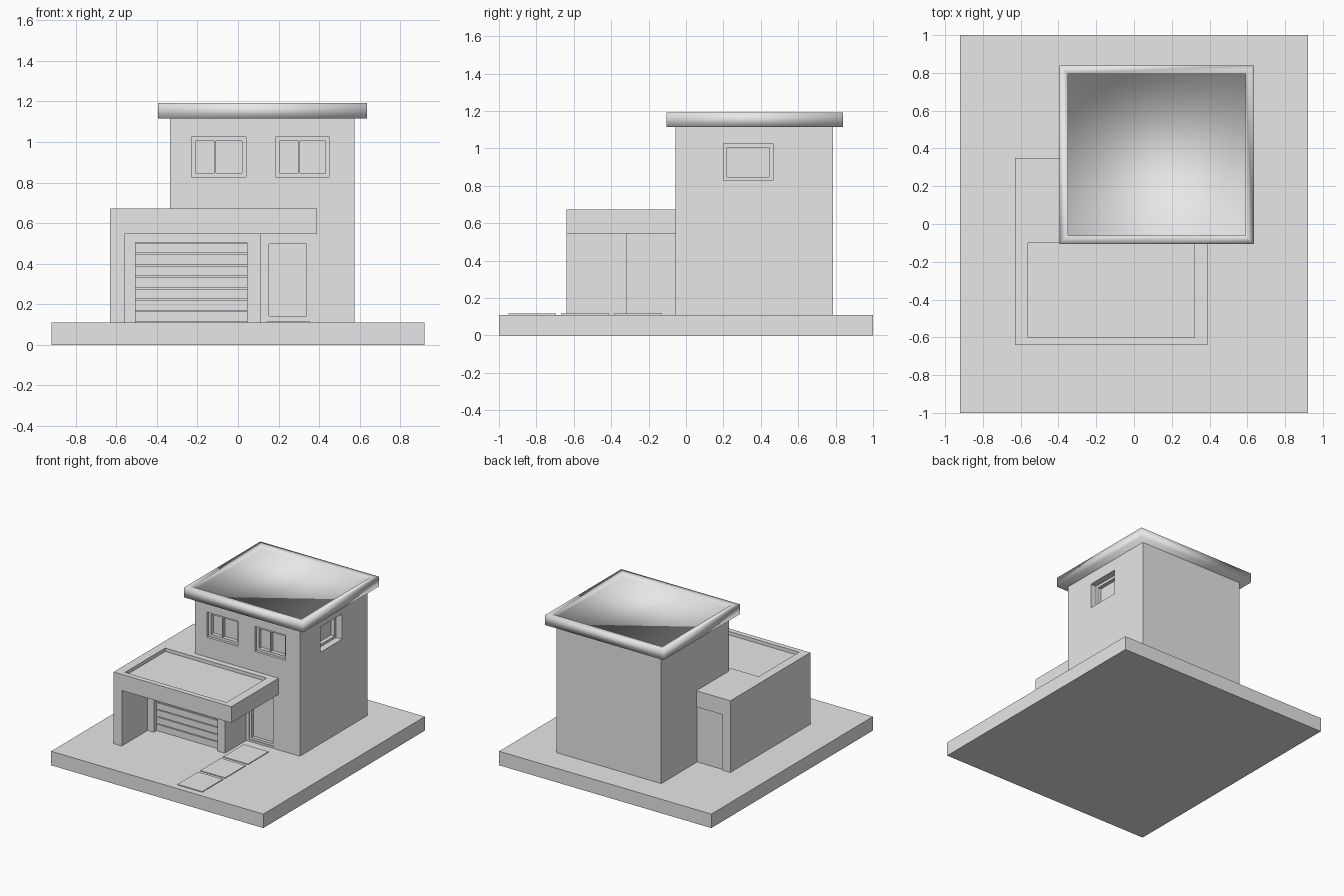
import bpy
import bmesh
from mathutils import Vector

old = bpy.data.objects.get("Cube")
if old:
    bpy.data.objects.remove(old, do_unlink=True)

grey = bpy.data.materials.new("plain_grey")
grey.use_nodes = True
grey.diffuse_color = (0.8, 0.8, 0.8, 1)
grey.node_tree.nodes["Principled BSDF"].inputs["Base Color"].default_value = grey.diffuse_color


def box(name, x, y, z, rim=0, depth=0):
    """Box from three (low, high) ranges, with an optional sunken top."""
    bm = bmesh.new()
    bmesh.ops.create_cube(bm, size=1)
    for v in bm.verts:
        v.co = Vector([(r[0] + r[1]) / 2 + c * (r[1] - r[0])
                       for c, r in zip(v.co, (x, y, z))])
    if rim:
        top = max(bm.faces, key=lambda f: f.calc_center_median().z)
        bmesh.ops.inset_region(bm, faces=[top], thickness=rim)
        ext = bmesh.ops.extrude_discrete_faces(bm, faces=[top])
        bmesh.ops.translate(bm, verts=ext["faces"][0].verts, vec=(0, 0, -depth))
    mesh = bpy.data.meshes.new(name)
    bm.to_mesh(mesh)
    bm.free()
    mesh.materials.append(grey)
    obj = bpy.data.objects.new(name, mesh)
    bpy.context.collection.objects.link(obj)
    return obj


def cut(target, x, y, z):
    """Carve a box-shaped recess out of a part."""
    cutter = box("cutter", x, y, z)
    cutter.hide_render = True
    mod = target.modifiers.new("recess", "BOOLEAN")
    mod.operation = "DIFFERENCE"
    mod.solver = "EXACT"
    mod.object = cutter
    bpy.context.view_layer.objects.active = target
    bpy.ops.object.modifier_apply(modifier=mod.name)
    bpy.data.objects.remove(cutter, do_unlink=True)


def frame(name, x, y, z, w):
    """Four bars around an opening in a front wall."""
    box(name + "_left_bar", (x[1] - w, x[1]), y, z)
    box(name + "_right_bar", (x[0], x[0] + w), y, z)
    inner = (x[0] + w, x[1] - w)
    box(name + "_top_bar", inner, y, (z[1] - w, z[1]))
    box(name + "_bottom_bar", inner, y, (z[0], z[0] + w))


# Ground slab and stepping stones
G = 0.11
box("ground_slab", (-0.92, 0.92), (-1, 1), (0, G))
for i in range(3):
    y0 = -0.95 + i * 0.283
    box(f"stepping_stone_{i + 1}", (0.14, 0.355), (y0, y0 + 0.255), (G - 0.01, G + 0.006))

# Two-storey tower
FRONT, SIDE = -0.055, 0.575
tower = box("tower", (-0.335, SIDE), (FRONT, 0.785), (G, 1.13))

# Front windows set into the tower
WZ = (0.828, 1.025)
for name, x in (("right_window", (-0.23, 0.04)), ("left_window", (0.185, 0.452))):
    cut(tower, x, (FRONT - 0.1, FRONT + 0.05), WZ)
    frame(name, x, (FRONT + 0.02, FRONT + 0.055), WZ, 0.02)
    mid = (x[0] + x[1]) / 2 - 0.017
    box(name + "_mullion", (mid - 0.004, mid + 0.004), (FRONT + 0.025, FRONT + 0.055),
        (WZ[0] + 0.02, WZ[1] - 0.02))

# Deep side window
WY = (0.2, 0.465)
cut(tower, (SIDE - 0.08, SIDE + 0.1), WY, WZ)
FX = (SIDE - 0.085, SIDE - 0.05)
for n, y in (("front", (WY[0], WY[0] + 0.02)), ("back", (WY[1] - 0.02, WY[1]))):
    box(f"side_window_{n}_bar", FX, y, WZ)
for n, z in (("bottom", (WZ[0], WZ[0] + 0.02)), ("top", (WZ[1] - 0.02, WZ[1]))):
    box(f"side_window_{n}_bar", FX, (WY[0] + 0.02, WY[1] - 0.02), z)

# Front door
DX, DZ = (0.135, 0.355), (0.125, 0.515)
cut(tower, DX, (FRONT - 0.1, FRONT + 0.03), DZ)
frame("door_frame", DX, (FRONT + 0.005, FRONT + 0.035), DZ, 0.018)

# Tower roof with a shallow sunken top
roof = box("tower_roof", (-0.395, 0.635), (-0.105, 0.84), (1.115, 1.192), 0.064, 0.03)
for p in roof.data.polygons:
    p.use_smooth = True

# Garage body, side wall and flat canopy
body = box("garage_body", (-0.57, 0.11), (-0.32, 0.34), (G, 0.55))
cut(body, (-0.505, 0.045), (-0.5, -0.28), (G - 0.05, 0.505))
box("garage_side_wall", (-0.63, -0.56), (-0.64, 0.35), (G, 0.545))
canopy = box("garage_canopy", (-0.63, 0.39), (-0.64, 0.35), (0.545, 0.672))
cut(canopy, (-0.56, 0.32), (-0.6, -0.1), (0.645, 0.8))

# Garage door slats
step = (0.505 - G) / 7
for i in range(7):
    z0 = G + i * step
    box(f"garage_door_slat_{i + 1}", (-0.505, 0.045), (-0.29, -0.275),
        (z0 + 0.003, z0 + step - 0.003))
